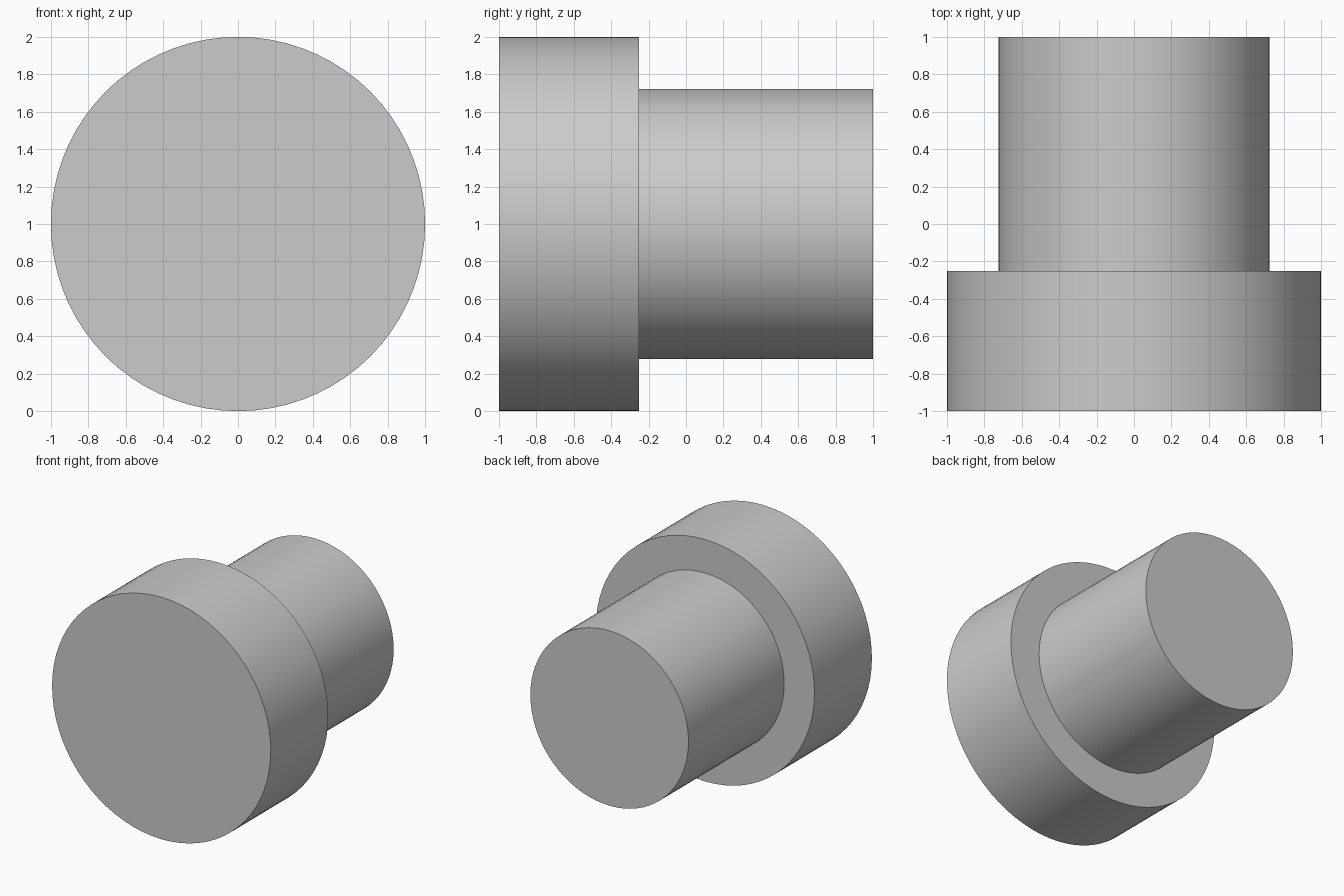
import bpy
import bmesh
import math
from mathutils import Vector

if "Cube" in bpy.data.objects:
    bpy.data.objects.remove(bpy.data.objects["Cube"], do_unlink=True)

SEGMENTS = 72
HEAD_RADIUS = 1.0
SHAFT_RADIUS = 0.723
FRONT, STEP, BACK = -1.0, -0.25, 1.0

# Plain grey
grey = bpy.data.materials.new("plain_grey")
grey.use_nodes = True
colour = (0.6, 0.6, 0.6, 1.0)
grey.diffuse_color = colour
grey.node_tree.nodes["Principled BSDF"].inputs["Base Color"].default_value = colour

# Stepped plug: head disc and shaft turned as one closed solid about the y axis
profile = [(HEAD_RADIUS, FRONT), (HEAD_RADIUS, STEP),
           (SHAFT_RADIUS, STEP), (SHAFT_RADIUS, BACK)]
bm = bmesh.new()
rings = []
for radius, y in profile:
    angles = [math.tau * i / SEGMENTS for i in range(SEGMENTS)]
    rings.append([bm.verts.new(Vector((radius * math.cos(a), y, radius * math.sin(a))))
                  for a in angles])
for near, far in zip(rings, rings[1:]):
    for i in range(SEGMENTS):
        j = (i + 1) % SEGMENTS
        bm.faces.new((near[i], near[j], far[j], far[i]))

# Flat end caps
bm.faces.new(rings[0])
bm.faces.new(rings[-1])
bmesh.ops.recalc_face_normals(bm, faces=bm.faces)

mesh = bpy.data.meshes.new("stepped_plug")
bm.to_mesh(mesh)
bm.free()
mesh.materials.append(grey)
plug = bpy.data.objects.new("stepped_plug", mesh)
plug.location.z = HEAD_RADIUS
bpy.context.collection.objects.link(plug)

# Smooth round sides, crisp rims
bpy.ops.object.select_all(action="DESELECT")
plug.select_set(True)
bpy.context.view_layer.objects.active = plug
bpy.ops.object.shade_smooth_by_angle(angle=math.radians(30))
